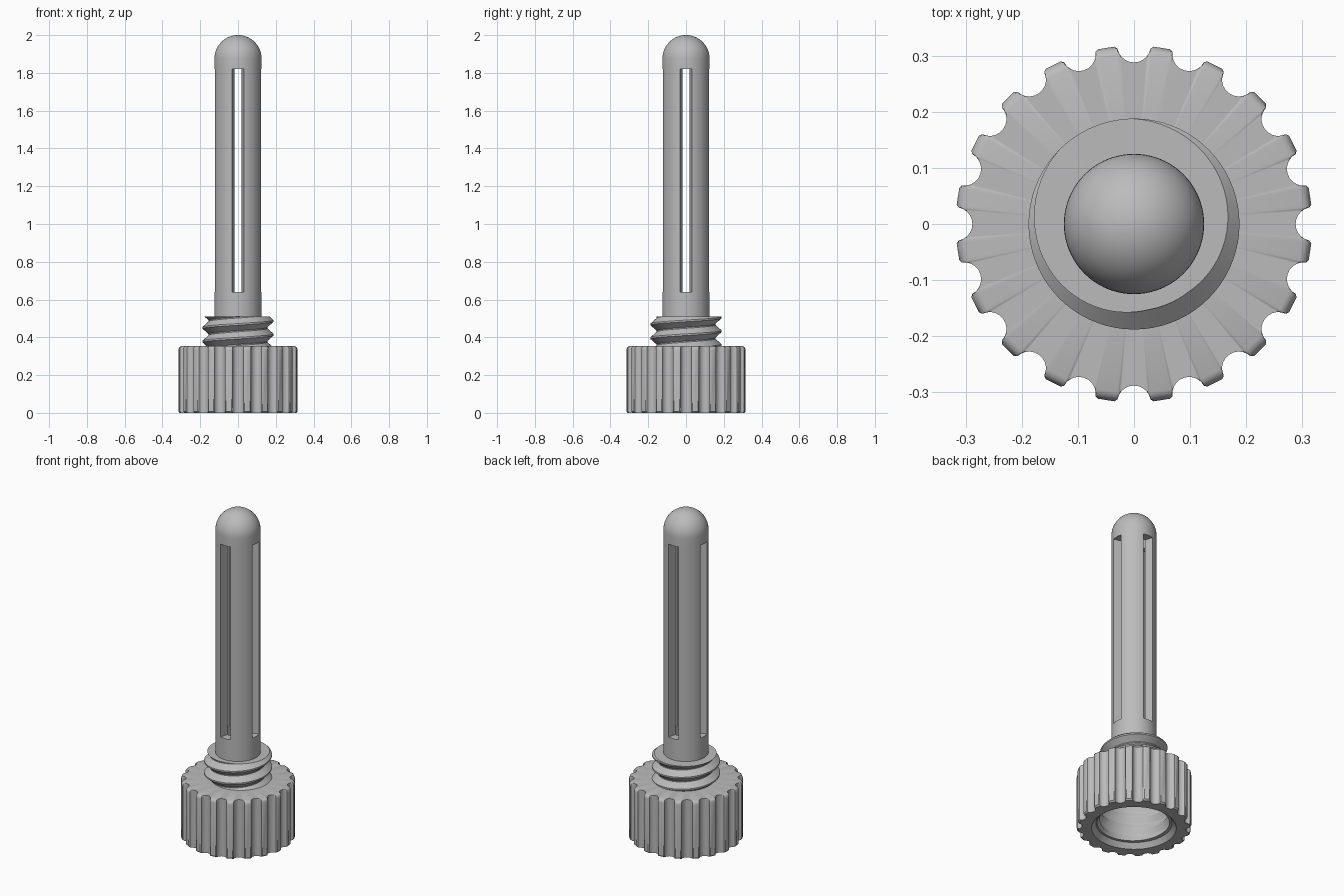
import bpy, bmesh, math

cube = bpy.data.objects.get("Cube")
if cube:
    bpy.data.objects.remove(cube, do_unlink=True)

GREY = (0.5, 0.5, 0.5, 1)
plastic = bpy.data.materials.new("grey_plastic")
plastic.use_nodes = True
plastic.diffuse_color = GREY
plastic.node_tree.nodes["Principled BSDF"].inputs["Base Color"].default_value = GREY


def polar(r, a, z):
    return (r * math.cos(a), r * math.sin(a), z)


def finish(name, bm, thickness=0.0):
    """Turn a bmesh into a smooth object with an optional wall thickness."""
    bmesh.ops.remove_doubles(bm, verts=bm.verts, dist=1e-5)
    bmesh.ops.recalc_face_normals(bm, faces=bm.faces)
    mesh = bpy.data.meshes.new(name)
    bm.to_mesh(mesh)
    bm.free()
    obj = bpy.data.objects.new(name, mesh)
    bpy.context.collection.objects.link(obj)
    mesh.materials.append(plastic)
    bpy.ops.object.select_all(action='DESELECT')
    obj.select_set(True)
    bpy.context.view_layer.objects.active = obj
    if thickness:
        wall = obj.modifiers.new("wall", 'SOLIDIFY')
        wall.thickness = thickness
        wall.offset = -1
        wall.use_even_offset = True
        bpy.ops.object.modifier_apply(modifier=wall.name)
    bpy.ops.object.shade_smooth_by_angle(angle=math.radians(35))
    return obj


def skin(bm, rings, closed=False, keep=lambda level, i: True):
    """Join rings of equal vertex count with quads."""
    loops = [[bm.verts.new(p) for p in ring] for ring in rings]
    n = len(loops[0])
    for level in range(len(loops) if closed else len(loops) - 1):
        lo, hi = loops[level], loops[(level + 1) % len(loops)]
        for i in range(n):
            j = (i + 1) % n
            if keep(level, i):
                bm.faces.new((lo[i], lo[j], hi[j], hi[i]))
    return loops


def thread(name, bottom, top, minor, major, pitch, crest_z, rim):
    """Helical thread cut flat at both ends, closed by faces out to the rim radius."""
    bm = bmesh.new()
    steps = 72
    profile = [(-0.06, major), (0.06, major), (0.46, minor), (0.54, minor), (0.94, major)]
    first = -math.ceil((crest_z - bottom) / pitch + 2)
    last = math.ceil((top - crest_z) / pitch + 2)
    rows = []
    for s in range(first * steps, last * steps + 1):
        a = math.tau * s / steps
        rows.append([bm.verts.new(polar(r, a, crest_z + pitch * (s / steps + f)))
                     for f, r in profile])
    for a, b in zip(rows, rows[1:]):
        for k in range(len(profile) - 1):
            bm.faces.new((a[k], b[k], b[k + 1], a[k + 1]))
    bmesh.ops.remove_doubles(bm, verts=bm.verts, dist=1e-5)
    for z, up in ((top, 1), (bottom, -1)):
        bmesh.ops.bisect_plane(bm, geom=bm.verts[:] + bm.edges[:] + bm.faces[:], dist=1e-6,
                               plane_co=(0, 0, z), plane_no=(0, 0, up), clear_outer=True)
        edges = [e for e in bm.edges if e.is_boundary
                 and all(abs(v.co.z - z) < 1e-4 for v in e.verts)]
        new = bmesh.ops.extrude_edge_only(bm, edges=edges)["geom"]
        for v in new:
            if isinstance(v, bmesh.types.BMVert):
                v.co.xy = v.co.xy.normalized() * rim
    return finish(name, bm)


# Slotted hollow shaft with a round tip
COLS, R = 72, 0.125
levels = [(R, 0.27), (R, 0.64), (R, 1.82)]
levels += [(R * math.cos(t), 2 - R + R * math.sin(t))
           for t in (math.pi / 2 * k / 14 for k in range(14))]
bm = bmesh.new()
loops = skin(bm, [[polar(r, math.tau * i / COLS, z) for i in range(COLS)] for r, z in levels],
             keep=lambda level, i: level != 1 or 3 <= i % 18 < 15)
tip = bm.verts.new((0, 0, 2))
for i in range(COLS):
    bm.faces.new((loops[-1][i], loops[-1][(i + 1) % COLS], tip))
finish("slotted_shaft", bm, 0.05)

# Neck thread at the foot of the shaft
thread("neck_thread", 0.345, 0.51, 0.155, 0.188, 0.073, 0.487, 0.11)

# Grip cap outline: scalloped notches between flat teeth
NOTCHES = 20
notch = [(0.316, -0.035)]
notch += [(0.318 - 0.03 * math.cos(a), 0.03 * math.sin(a))
          for a in (math.radians(d) for d in range(-80, 81, 16))]
notch += [(0.316, 0.035)]
outline = [(math.hypot(x, y), math.atan2(y, x) + math.tau * k / NOTCHES)
           for k in range(NOTCHES) for x, y in notch]


def circle(r, z):
    return [polar(r, a, z) for _, a in outline]


def toothed(limit, z):
    return [polar(min(r, limit), a, z) for r, a in outline]


bm = bmesh.new()
skin(bm, [circle(0.1, 0.27), circle(0.212, 0.27), circle(0.212, 0.03), circle(0.235, 0),
          toothed(0.309, 0), toothed(0.319, 0.008),
          toothed(0.319, 0.333), toothed(0.315, 0.344), toothed(0.309, 0.350),
          toothed(0.301, 0.353), circle(0.15, 0.353)], closed=True)
finish("grip_cap", bm)

# Thread inside the cap socket
thread("socket_thread", 0.03, 0.26, 0.19, 0.209, 0.073, 0.1, 0.212)
